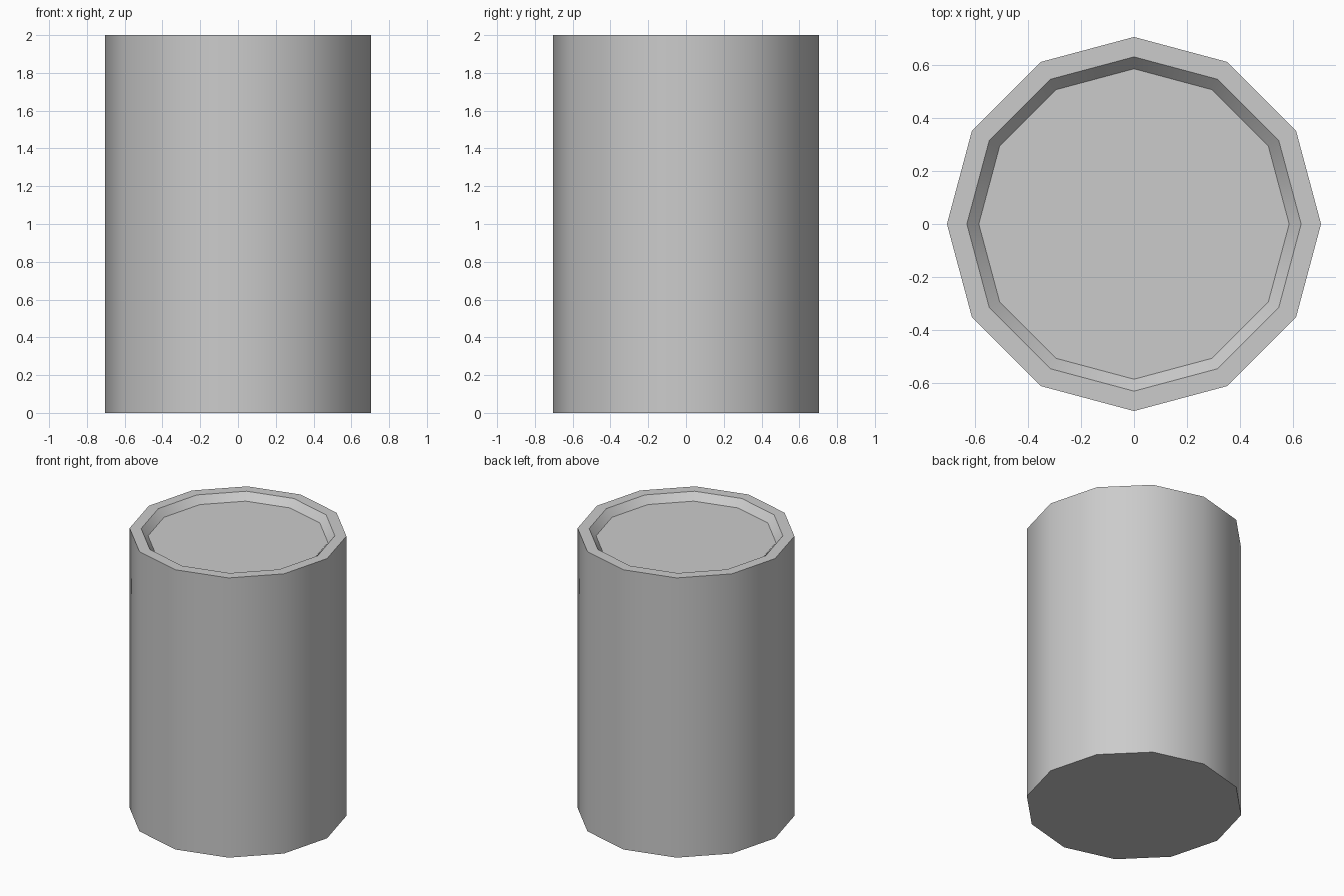
import bpy, bmesh, math

cube = bpy.data.objects.get("Cube")
if cube:
    bpy.data.objects.remove(cube, do_unlink=True)

SIDES, RADIUS, HEIGHT = 12, 0.705, 2.0
RIM_RADIUS, FLOOR_RADIUS, RECESS_DEPTH = 0.63, 0.585, 0.05
flat = math.cos(math.pi / SIDES)  # corner radius to flat distance

# Single grey material
grey = bpy.data.materials.new("light_grey")
grey.use_nodes = True
colour = (0.6, 0.6, 0.6, 1.0)
grey.diffuse_color = colour
for node in grey.node_tree.nodes:
    if node.type == 'BSDF_PRINCIPLED':
        node.inputs["Base Color"].default_value = colour

# Twelve-sided drum with corners on the axes
bm = bmesh.new()
bmesh.ops.create_cone(bm, cap_ends=True, segments=SIDES, radius1=RADIUS,
                      radius2=RADIUS, depth=HEIGHT)
bmesh.ops.translate(bm, verts=bm.verts, vec=(0, 0, HEIGHT / 2))
bm.normal_update()
lid = max(bm.faces, key=lambda f: f.normal.z)

# Flat rim, then a sloping wall down to the recessed lid
bmesh.ops.inset_region(bm, faces=[lid], use_even_offset=True,
                       thickness=(RADIUS - RIM_RADIUS) * flat)
bmesh.ops.inset_region(bm, faces=[lid], use_even_offset=True,
                       thickness=(RIM_RADIUS - FLOOR_RADIUS) * flat)
for v in lid.verts:
    v.co.z = HEIGHT - RECESS_DEPTH
bm.normal_update()

mesh = bpy.data.meshes.new("drum")
bm.to_mesh(mesh)
bm.free()
mesh.materials.append(grey)
drum = bpy.data.objects.new("drum", mesh)
bpy.context.collection.objects.link(drum)

# Smooth round the sides, sharp at the rims
bpy.ops.object.select_all(action='DESELECT')
drum.select_set(True)
bpy.context.view_layer.objects.active = drum
bpy.ops.object.shade_smooth_by_angle(angle=math.radians(40))
